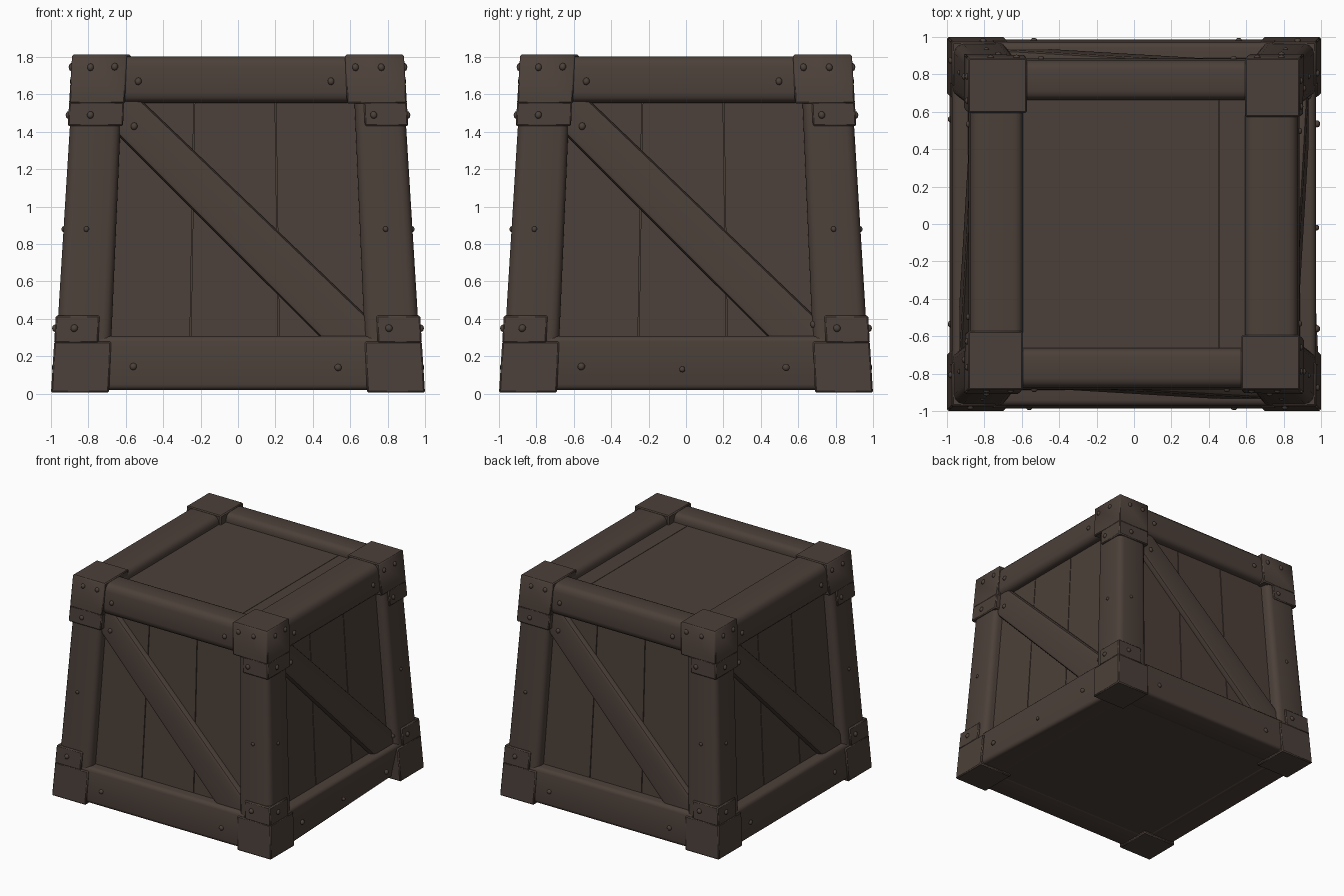
import bpy, bmesh, math
from mathutils import Matrix, Vector

if "Cube" in bpy.data.objects:
    bpy.data.objects.remove(bpy.data.objects["Cube"])

wood = bpy.data.materials.new("dark_brown")
wood.diffuse_color = (0.072, 0.051, 0.041, 1)
wood.use_nodes = True
wood.node_tree.nodes["Principled BSDF"].inputs["Base Color"].default_value = wood.diffuse_color


def finish(name, bm, side=0):
    """Turn to one of the four sides, taper the crate upward, shade, link."""
    bmesh.ops.rotate(bm, verts=bm.verts, cent=(0, 0, 0),
                     matrix=Matrix.Rotation(side * math.pi / 2, 3, 'Z'))
    for v in bm.verts:
        s = 1 - 0.0625 * v.co.z
        v.co.x *= s
        v.co.y *= s
    bmesh.ops.recalc_face_normals(bm, faces=bm.faces)
    me = bpy.data.meshes.new(name)
    bm.to_mesh(me)
    bm.free()
    me.materials.append(wood)
    ob = bpy.data.objects.new(name, me)
    bpy.context.collection.objects.link(ob)
    bpy.ops.object.select_all(action='DESELECT')
    ob.select_set(True)
    bpy.context.view_layer.objects.active = ob
    bpy.ops.object.shade_smooth_by_angle(angle=math.radians(40))
    return ob


def add_box(bm, lo, hi):
    lo, hi = Vector(lo), Vector(hi)
    m = Matrix.Translation((lo + hi) / 2) @ Matrix.Diagonal((*(hi - lo), 1))
    bmesh.ops.create_cube(bm, size=1, matrix=m)


def round_edges(bm, offset, axis=None, segments=3):
    """Round all edges, or only those running along one axis."""
    edges = [e for e in bm.edges if axis is None or
             abs((e.verts[0].co - e.verts[1].co).normalized()[axis]) > 0.99]
    bmesh.ops.bevel(bm, geom=edges, offset=offset, segments=segments,
                    profile=0.5, affect='EDGES')


def add_rivet(bm, x, y, z, r=0.02):
    """Low dome facing the front."""
    m = (Matrix.Translation((x, y, z)) @ Matrix.Rotation(math.pi / 2, 4, 'X')
         @ Matrix.Diagonal((1, 1, 0.8, 1)))
    bmesh.ops.create_uvsphere(bm, u_segments=10, v_segments=6, radius=r, matrix=m)


for i in range(4):
    # corner post
    bm = bmesh.new()
    add_box(bm, (0.69, -0.987, 0.03), (0.987, -0.69, 1.79))
    round_edges(bm, 0.05, 2)
    finish(f"corner_post_{i}", bm, i)

    # top and bottom rails
    inner = -0.665 if i % 2 else -0.745
    bm = bmesh.new()
    add_box(bm, (-0.75, -0.985, 1.555), (0.75, inner, 1.803))
    round_edges(bm, 0.055, 0)
    finish(f"top_rail_{i}", bm, i)

    bm = bmesh.new()
    add_box(bm, (-0.75, -0.99, 0.02), (0.75, -0.75, 0.308))
    round_edges(bm, 0.03, 0)
    if i == 1:  # this rail is hewn away at one lower end
        for v in bm.verts:
            if v.co.x > 0 and v.co.y < -0.9 and v.co.z < 0.15:
                v.co.y += 0.07
    finish(f"bottom_rail_{i}", bm, i)

    # side planks
    bm = bmesh.new()
    for a, b in ((-0.75, -0.262), (-0.256, 0.219), (0.225, 0.75)):
        add_box(bm, (a, -0.905, 0.2), (b, -0.87, 1.65))
    finish(f"side_planks_{i}", bm, i)

    # diagonal brace
    bm = bmesh.new()
    outline = [(-0.70, 1.57), (-0.575, 1.57), (0.70, 0.42),
               (0.70, 0.30), (0.45, 0.30), (-0.70, 1.38)]
    face = bm.faces.new([bm.verts.new((x, -0.955, z)) for x, z in outline])
    ext = bmesh.ops.extrude_face_region(bm, geom=[face])
    bmesh.ops.translate(bm, vec=(0, 0.06, 0),
                        verts=[g for g in ext['geom'] if isinstance(g, bmesh.types.BMVert)])
    long_edges = [e for e in bm.edges if e.calc_length() > 1
                  and all(v.co.y < -0.94 for v in e.verts)]
    bmesh.ops.bevel(bm, geom=long_edges, offset=0.03, segments=2,
                    profile=0.5, affect='EDGES')
    finish(f"diagonal_brace_{i}", bm, i)

    # upper corner bracket: cap and leg
    bm = bmesh.new()
    add_box(bm, (0.645, -1, 1.55), (1, -0.67, 1.812))
    add_box(bm, (0.745, -1, 1.43), (1, -0.675, 1.56))
    round_edges(bm, 0.008, None, 1)
    finish(f"upper_bracket_{i}", bm, i)

    # lower corner bracket: foot and leg
    bm = bmesh.new()
    add_box(bm, (0.69, -1, 0.005), (1, -0.69, 0.278))
    add_box(bm, (0.76, -1, 0.27), (1, -0.76, 0.418))
    round_edges(bm, 0.008, None, 1)
    finish(f"lower_bracket_{i}", bm, i)

    # rivets
    bm = bmesh.new()
    for x, z in ((-0.885, 1.745), (-0.74, 1.748), (-0.87, 1.49), (0.705, 1.745),
                 (0.86, 1.745), (0.80, 1.49), (-0.895, 0.35), (0.825, 0.35)):
        add_rivet(bm, x, -1, z)
    for x, z in ((-0.595, 1.67), (0.555, 1.67), (-0.565, 0.145), (0.54, 0.14)):
        add_rivet(bm, x, -0.988, z)
    for x in (-0.858, 0.835):
        add_rivet(bm, x, -0.987, 0.88, 0.015)
    add_rivet(bm, -0.61, -0.955, 1.43)
    if i == 1:
        add_rivet(bm, 0.70, -0.955, 0.37)
        add_rivet(bm, -0.02, -0.985, 0.13, 0.016)
    finish(f"rivets_{i}", bm, i)

# lid panel, slightly sunken between the rails
bm = bmesh.new()
for a, b in ((-0.72, 0.506), (0.51, 0.72)):
    add_box(bm, (a, -0.78, 1.69), (b, 0.78, 1.735))
finish("lid_panel", bm)

# floor panel, almost flush underneath
bm = bmesh.new()
add_box(bm, (-0.9, -0.9, 0.024), (0.9, 0.9, 0.06))
finish("floor_panel", bm)
